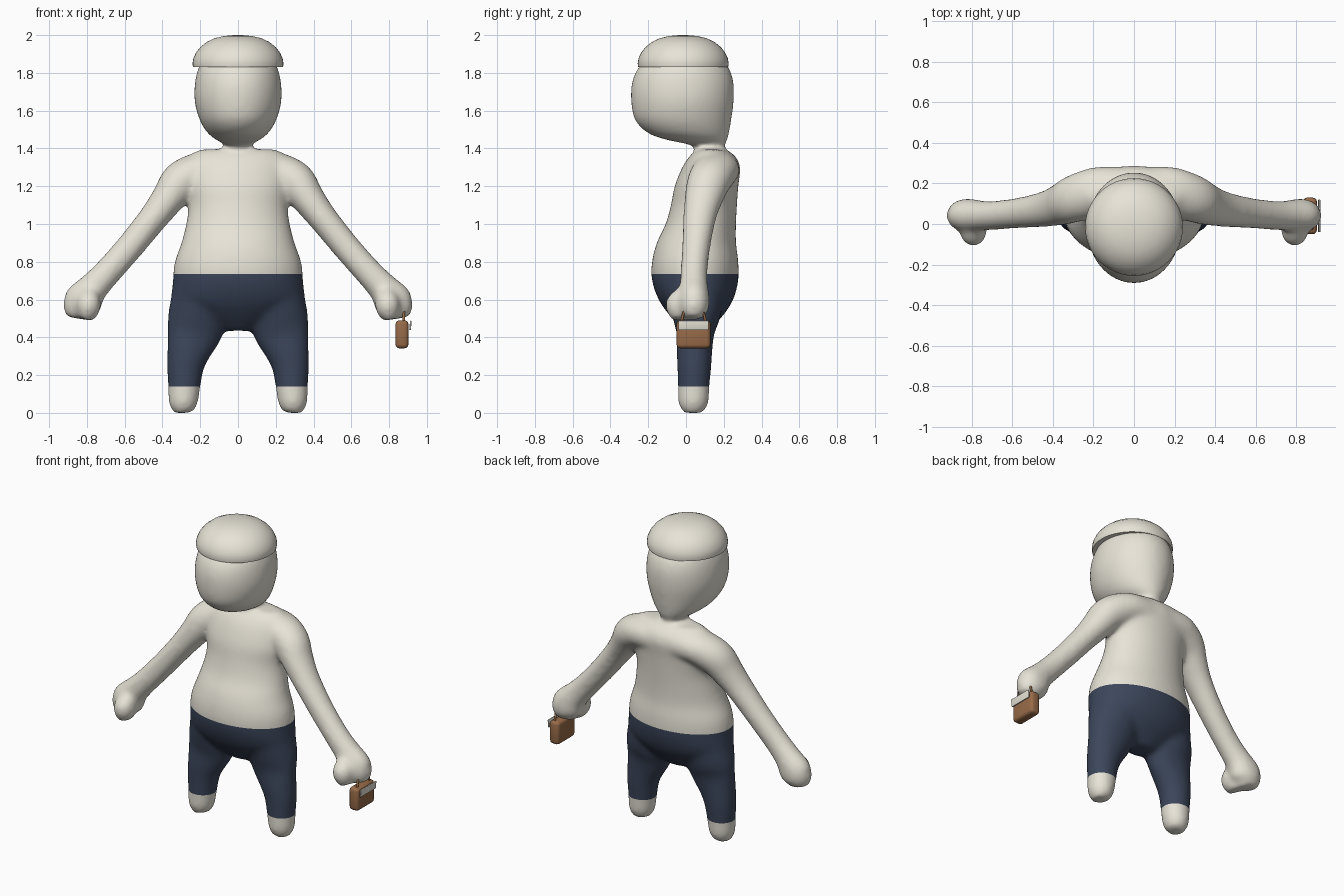
import bpy, bmesh, math
from mathutils import Vector

if "Cube" in bpy.data.objects:
    bpy.data.objects.remove(bpy.data.objects["Cube"], do_unlink=True)


def material(name, rgb):
    m = bpy.data.materials.new(name)
    m.use_nodes = True
    m.diffuse_color = (*rgb, 1)
    m.node_tree.nodes["Principled BSDF"].inputs["Base Color"].default_value = (*rgb, 1)
    return m


SKIN = material("warm off white", (0.80, 0.77, 0.68))
NAVY = material("navy cloth", (0.045, 0.062, 0.105))
LEATHER = material("brown leather", (0.31, 0.145, 0.065))


def add_object(name, bm, *mats):
    bmesh.ops.recalc_face_normals(bm, faces=bm.faces)
    me = bpy.data.meshes.new(name)
    bm.to_mesh(me)
    bm.free()
    ob = bpy.data.objects.new(name, me)
    bpy.context.collection.objects.link(ob)
    for m in mats:
        me.materials.append(m)
    return ob


def smooth(ob, angle=40):
    bpy.ops.object.select_all(action="DESELECT")
    ob.select_set(True)
    bpy.context.view_layer.objects.active = ob
    bpy.ops.object.shade_smooth_by_angle(angle=math.radians(angle))


def refine(stations, steps=5):
    """Pass a smooth spline through the stations."""
    pts = [Vector(s) for s in stations]
    out = []
    for i in range(len(pts) - 1):
        a, b, c, d = pts[max(i - 1, 0)], pts[i], pts[i + 1], pts[min(i + 2, len(pts) - 1)]
        for k in range(steps):
            t = k / steps
            out.append(b + (c - a) * (t / 2) + (a * 2 - b * 5 + c * 4 - d) * (t * t / 2)
                       + (b * 3 - a - c * 3 + d) * (t ** 3 / 2))
    return out + [pts[-1]]


def loft(bm, stations, side=1, n=40):
    """Closed tube; each station is x, z, half width, front y, back y."""
    stations = refine(stations)
    rings = []
    for i, (x, z, a, y0, y1) in enumerate(stations):
        p, q = stations[max(i - 1, 0)], stations[min(i + 1, len(stations) - 1)]
        t = Vector((q[0] - p[0], 0, q[1] - p[1])).normalized()
        u = Vector((t.z, 0, -t.x))
        ring = []
        for k in range(n):
            w = math.tau * k / n
            co = Vector((x, (y0 + y1) / 2, z)) + u * a * math.cos(w)
            co.y += (y1 - y0) / 2 * math.sin(w)
            co.x *= side
            ring.append(bm.verts.new(co))
        rings.append(ring)
    faces = [bm.faces.new(rings[0]), bm.faces.new(rings[-1])]
    for r, s in zip(rings, rings[1:]):
        for k in range(n):
            j = (k + 1) % n
            faces.append(bm.faces.new((r[k], r[j], s[j], s[k])))
    bmesh.ops.recalc_face_normals(bm, faces=faces)


# Body volumes
TORSO = [(0, .435, .09, -.01, .12), (0, .52, .25, -.09, .20), (0, .60, .345, -.145, .25),
         (0, .70, .345, -.18, .277), (0, .80, .335, -.18, .277), (0, .90, .30, -.155, .265),
         (0, 1.0, .275, -.108, .265), (0, 1.1, .263, -.08, .27), (0, 1.2, .28, -.06, .277),
         (0, 1.3, .28, -.02, .287), (0, 1.36, .26, .02, .26), (0, 1.395, .2, .06, .21)]
HEAD = [(0, 1.34, .08, .04, .2), (0, 1.41, .065, .04, .205), (0, 1.445, .115, -.1, .22),
        (0, 1.48, .16, -.2, .228), (0, 1.55, .203, -.27, .24), (0, 1.65, .23, -.291, .253),
        (0, 1.75, .228, -.286, .252), (0, 1.83, .208, -.25, .225), (0, 1.9, .17, -.17, .16)]
ARM = [(.08, 1.285, .1, .04, .285), (.2, 1.28, .1, .03, .28), (.3, 1.225, .108, .005, .245),
       (.37, 1.135, .09, -.008, .2), (.45, 1.03, .078, -.015, .16), (.58, .87, .074, -.022, .128),
       (.7, .735, .075, -.03, .114), (.77, .66, .083, -.035, .118), (.815, .6, .103, -.04, .125),
       (.84, .55, .09, -.035, .12), (.85, .5, .06, -.01, .09)]
LEG = [(.19, .62, .16, -.1, .2), (.215, .5, .157, -.07, .18), (.233, .42, .145, -.05, .15),
       (.26, .33, .118, -.05, .14), (.278, .25, .1, -.047, .135), (.285, .14, .086, -.043, .125),
       (.29, .05, .076, -.04, .118), (.29, 0, .05, -.015, .09)]
THUMB = [(.79, .66, .03, -.05, .04), (.79, .61, .06, -.1, .04),
         (.795, .55, .065, -.107, .04), (.81, .495, .04, -.08, .04)]

bm = bmesh.new()
loft(bm, TORSO)
loft(bm, HEAD)
for side in (1, -1):
    for limb in (ARM, LEG, THUMB):
        loft(bm, limb, side)
body = add_object("body", bm)

# Fuse the volumes into one soft skin
remesh = body.modifiers.new("fuse", "REMESH")
remesh.mode = "VOXEL"
remesh.voxel_size = 0.013
soften = body.modifiers.new("soften", "SMOOTH")
soften.factor = 0.5
soften.iterations = 20
graph = bpy.context.evaluated_depsgraph_get()
fused = bpy.data.meshes.new_from_object(body.evaluated_get(graph))
body.modifiers.clear()
body.data = fused
fused.materials.clear()
fused.materials.append(SKIN)
fused.materials.append(NAVY)

# Trousers: cut clean waist and ankle lines, then colour between them
WAIST, ANKLE = 0.735, 0.14
bm = bmesh.new()
bm.from_mesh(fused)
for z in (WAIST, ANKLE):
    bmesh.ops.bisect_plane(bm, geom=bm.verts[:] + bm.edges[:] + bm.faces[:],
                           plane_co=(0, 0, z), plane_no=(0, 0, 1), dist=1e-5)
for f in bm.faces:
    c = f.calc_center_median()
    f.material_index = int(ANKLE < c.z < WAIST and abs(c.x) < 0.5)
bm.to_mesh(fused)
bm.free()
smooth(body, 60)

# Cap: a turned dome with a flat underside
bm = bmesh.new()
profile = [(0, 1.835), (.238, 1.83), (.241, 1.85), (.236, 1.878), (.222, 1.908), (.2, 1.936),
           (.165, 1.964), (.125, 1.983), (.08, 1.994), (.04, 1.999), (0, 2.0)]
vs = [bm.verts.new((r, 0, z)) for r, z in profile]
es = [bm.edges.new(pair) for pair in zip(vs, vs[1:])]
bmesh.ops.spin(bm, geom=vs + es, cent=(0, 0, 0), axis=(0, 0, 1), angle=math.tau, steps=48)
bmesh.ops.remove_doubles(bm, verts=bm.verts, dist=1e-4)
bmesh.ops.translate(bm, verts=bm.verts, vec=(0, -.015, 0))
smooth(add_object("cap", bm, SKIN))


def box(name, centre, size, bevel, mat, tilt=0):
    bm = bmesh.new()
    bmesh.ops.create_cube(bm, size=1)
    bmesh.ops.scale(bm, verts=bm.verts, vec=size)
    bmesh.ops.bevel(bm, geom=bm.edges[:], offset=bevel, segments=3, profile=0.5, affect="EDGES")
    ob = add_object(name, bm, mat)
    ob.location = centre
    ob.rotation_euler.y = tilt
    smooth(ob)


# Briefcase with clasp flap and handle
box("briefcase", (.868, .04, .416), (.068, .18, .148), .02, LEATHER)
box("clasp_flap", (.913, .04, .463), (.009, .16, .05), .004, SKIN, 0.1)

curve = bpy.data.curves.new("briefcase_handle", "CURVE")
curve.dimensions = "3D"
curve.bevel_depth = 0.007
curve.bevel_resolution = 2
curve.use_fill_caps = True
path = [(-.025, .48), (-.01, .54), (.02, .565), (.06, .565), (.09, .54), (.105, .48)]
line = curve.splines.new("POLY")
line.points.add(len(path) - 1)
for pt, (y, z) in zip(line.points, path):
    pt.co = (.878, y, z, 1)
curve.materials.append(LEATHER)
handle = bpy.data.objects.new("briefcase_handle", curve)
bpy.context.collection.objects.link(handle)
